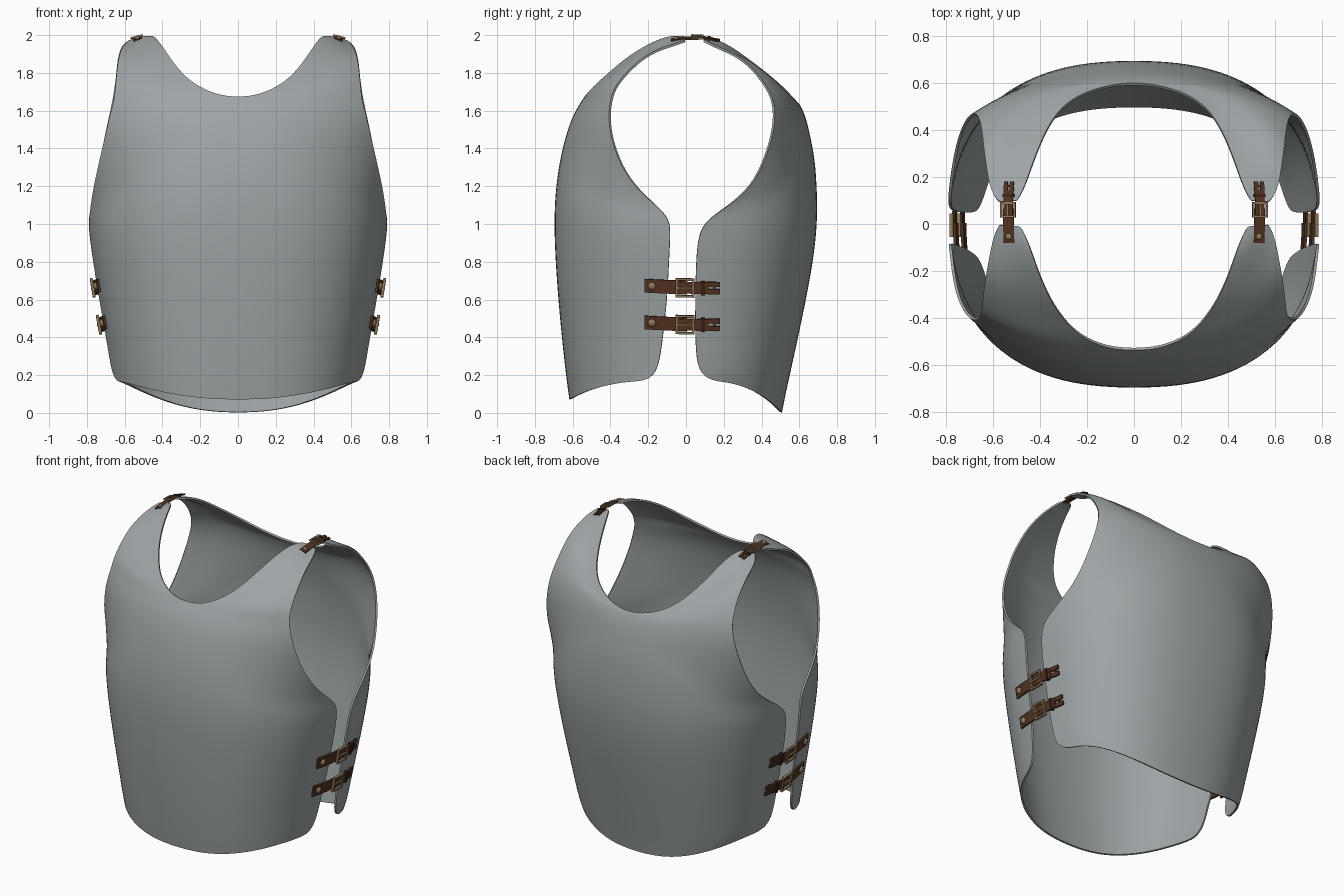
import bpy, bmesh, math
from mathutils import Matrix, Vector

cube = bpy.data.objects.get("Cube")
if cube:
    bpy.data.objects.remove(cube, do_unlink=True)


def material(name, colour, metallic=0.0):
    mat = bpy.data.materials.new(name)
    mat.use_nodes = True
    mat.diffuse_color = (*colour, 1)
    shader = mat.node_tree.nodes["Principled BSDF"]
    shader.inputs["Base Color"].default_value = (*colour, 1)
    shader.inputs["Roughness"].default_value = 0.6
    return mat


STEEL = material("grey steel", (0.34, 0.375, 0.38))
LEATHER = material("brown leather", (0.09, 0.033, 0.015))
DARK = material("dark leather", (0.045, 0.017, 0.009))
BRASS = material("aged brass", (0.27, 0.19, 0.09))

# Each row runs from the centre or neck edge to the side or armhole edge:
# inner depth, inner height, inner x, outer x, outer depth, outer height
FRONT_ROWS = [
    (.62, .07, 0, .65, .2, .17), (.63, .14, 0, .67, .15, .23),
    (.65, .3, 0, .69, .13, .35), (.68, .6, 0, .735, .1, .6),
    (.7, .9, 0, .775, .09, .85), (.7, 1.1, 0, .79, .08, .99),
    (.685, 1.25, 0, .785, .11, 1.06), (.665, 1.36, 0, .77, .25, 1.17),
    (.64, 1.46, 0, .74, .35, 1.31), (.61, 1.55, 0, .7, .405, 1.48),
    (.575, 1.62, 0, .675, .41, 1.59), (.54, 1.67, 0, .655, .4, 1.66),
    (.53, 1.685, .12, .65, .38, 1.72), (.48, 1.74, .23, .645, .345, 1.77),
    (.41, 1.8, .3, .64, .29, 1.83), (.32, 1.88, .36, .63, .22, 1.89),
    (.2, 1.955, .41, .615, .14, 1.93), (.09, 2, .445, .6, .06, 1.955),
    (.01, 1.995, .48, .575, .005, 1.975)]
BACK_ROWS = [
    (.51, 0, 0, .645, .13, .17), (.53, .1, 0, .67, .065, .22),
    (.57, .28, 0, .69, .05, .35), (.635, .58, 0, .735, .05, .6),
    (.685, .85, 0, .775, .055, .85), (.7, 1.05, 0, .79, .075, .97),
    (.695, 1.2, 0, .79, .13, 1.035), (.685, 1.34, 0, .775, .25, 1.11),
    (.665, 1.44, 0, .75, .37, 1.22), (.645, 1.53, 0, .715, .45, 1.42),
    (.625, 1.59, 0, .685, .475, 1.56), (.605, 1.63, 0, .665, .465, 1.65),
    (.59, 1.645, .12, .655, .44, 1.71), (.55, 1.69, .24, .645, .39, 1.785),
    (.48, 1.76, .33, .64, .33, 1.85), (.37, 1.845, .39, .63, .26, 1.9),
    (.25, 1.935, .435, .62, .19, 1.93), (.16, 1.98, .465, .605, .135, 1.955),
    (.1, 1.985, .495, .575, .095, 1.975)]
POWER = 2.4
COLUMNS = 9


def finish(bm, name, mat):
    mesh = bpy.data.meshes.new(name)
    bm.to_mesh(mesh)
    bm.free()
    mesh.materials.append(mat)
    obj = bpy.data.objects.new(name, mesh)
    bpy.context.collection.objects.link(obj)
    mirror = obj.modifiers.new("mirror", 'MIRROR')
    mirror.merge_threshold = 0.0005
    return obj


def bake_smooth(obj, angle):
    bpy.ops.object.select_all(action='DESELECT')
    obj.select_set(True)
    bpy.context.view_layer.objects.active = obj
    bpy.ops.object.convert(target='MESH')
    bpy.ops.object.shade_smooth_by_angle(angle=math.radians(angle))


def row_points(row, side):
    """Points of a superellipse arc that passes through both row ends."""
    yi, zi, xi, xo, yo, zo = row
    p, q, r, s = (v ** POWER for v in (xi, yi, xo, yo))
    det = p * s - r * q
    width = ((s - q) / det) ** (-1 / POWER)
    depth = ((p - r) / det) ** (-1 / POWER)

    def angle(x, y):
        return math.atan2((x / width) ** (POWER / 2), (y / depth) ** (POWER / 2))

    start, end = angle(xi, yi), angle(xo, yo)
    for j in range(COLUMNS):
        t = j / (COLUMNS - 1)
        a = start + (end - start) * t
        x = width * max(math.sin(a), 0) ** (2 / POWER)
        y = depth * max(math.cos(a), 0) ** (2 / POWER)
        yield x, side * y, zi + (zo - zi) * t * t * (3 - 2 * t)


def plate(name, rows, side):
    bm = bmesh.new()
    grid = [[bm.verts.new(p) for p in row_points(r, side)] for r in rows]
    for low, high in zip(grid, grid[1:]):
        for j in range(COLUMNS - 1):
            quad = [low[j], low[j + 1], high[j + 1], high[j]]
            bm.faces.new(quad if side < 0 else quad[::-1])
    obj = finish(bm, name, STEEL)
    subsurf = obj.modifiers.new("smooth", 'SUBSURF')
    subsurf.levels = subsurf.render_levels = 2
    shell = obj.modifiers.new("thickness", 'SOLIDIFY')
    shell.thickness = 0.012
    shell.offset = -1
    bake_smooth(obj, 45)


plate("breast_plate", FRONT_ROWS, -1)
plate("back_plate", BACK_ROWS, 1)


# Strap parts are made in local axes: u along, v across, w outward
def bend(u):
    return -0.45 * u * u


def box(bm, u0, u1, v0, v1, w0, w1):
    verts = bmesh.ops.create_cube(bm, size=1)["verts"]
    for vert in verts:
        c = vert.co
        u = u0 + (u1 - u0) * (c.x + .5)
        v = v0 + (v1 - v0) * (c.y + .5)
        w = w0 + (w1 - w0) * (c.z + .5)
        vert.co = (u, v, w + bend(u))


def band(bm, u0, u1, half, w0, w1, v=0, steps=6):
    """Curved leather strip made as one lofted bar."""
    rings = []
    for i in range(steps + 1):
        u = u0 + (u1 - u0) * i / steps
        corners = ((v - half, w0), (v + half, w0), (v + half, w1), (v - half, w1))
        rings.append([bm.verts.new((u, a, b + bend(u))) for a, b in corners])
    for a, b in zip(rings, rings[1:]):
        for k in range(4):
            bm.faces.new((a[k], a[k - 1], b[k - 1], b[k]))
    bm.faces.new(rings[0])
    bm.faces.new(rings[-1][::-1])


def leather(bm):
    band(bm, -.215, .01, .036, 0, .012)
    band(bm, -.03, .125, .031, .006, .018)
    for v in (-.02, .02):
        band(bm, .12, .185, .013, .002, .013, v, 3)


def keeper(bm):
    box(bm, .085, .105, -.037, .037, 0, .023)
    box(bm, .15, .162, -.034, .034, 0, .009)


def buckle(bm):
    for e in (-1, 1):
        u, v = .044 * e, .045 * e
        box(bm, u - .006, u + .006, -.05, .05, .011, .026)
        box(bm, -.05, .05, v - .006, v + .006, .011, .026)
    box(bm, -.05, .045, -.005, .005, .018, .028)
    # Domed rivet
    dome = bmesh.ops.create_uvsphere(bm, u_segments=12, v_segments=8, radius=.022)
    for vert in dome["verts"]:
        vert.co.z = vert.co.z * .7 + .012 + bend(-.175)
        vert.co.x -= .175


def fitting(name, centre, along, across, scale):
    along, across = Vector(along).normalized(), Vector(across).normalized()
    outward = along.cross(across)
    axes = Matrix((along, across, outward)).transposed().to_4x4()
    place = Matrix.Translation(centre) @ axes @ Matrix.Scale(scale, 4)
    for part, build, mat in (("straps", leather, LEATHER),
                             ("keepers", keeper, DARK),
                             ("buckles", buckle, BRASS)):
        bm = bmesh.new()
        build(bm)
        bmesh.ops.transform(bm, matrix=place, verts=bm.verts)
        bmesh.ops.recalc_face_normals(bm, faces=bm.faces)
        bake_smooth(finish(bm, name + "_" + part, mat), 35)


fitting("upper_side", (.752, -.005, .665), (0, 1, -.03), (.16, 0, 1), 1)
fitting("lower_side", (.719, -.005, .47), (0, 1, -.03), (.18, 0, 1), 1)
fitting("shoulder", (.533, .06, 1.98), (0, 1, -.03), (-1, 0, .25), .65)
